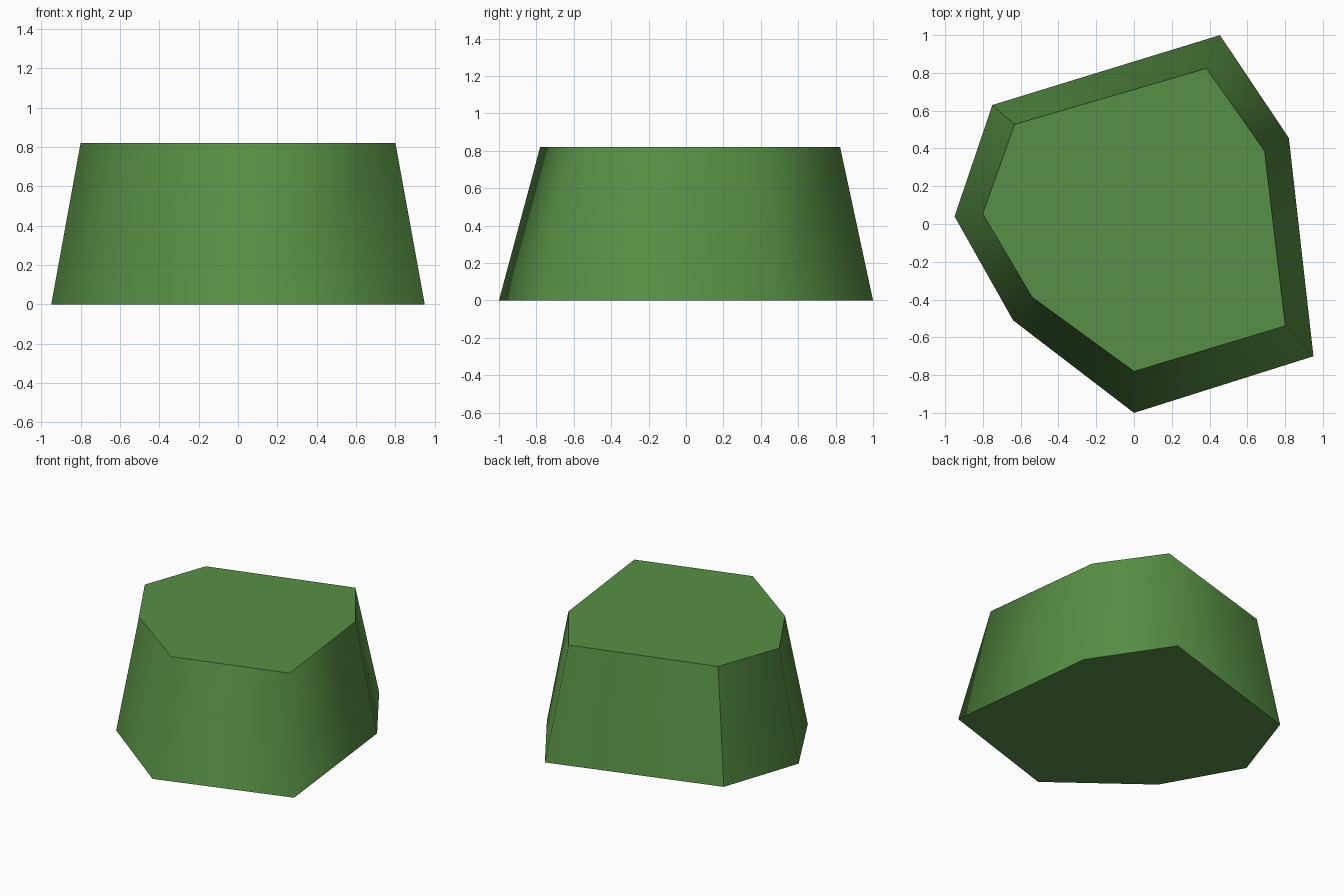
import bpy
import bmesh

cube = bpy.data.objects.get("Cube")
if cube:
    bpy.data.objects.remove(cube, do_unlink=True)

# Leaf green material
green = bpy.data.materials.new("leaf_green")
green.use_nodes = True
colour = (0.095, 0.275, 0.058, 1)
green.diffuse_color = colour
green.node_tree.nodes["Principled BSDF"].inputs["Base Color"].default_value = colour

# Irregular seven-sided footprint, counter-clockwise from the front corner
outline = [(0, -1), (0.95, -0.7), (0.82, 0.455), (0.455, 1),
           (-0.75, 0.63), (-0.95, 0.04), (-0.64, -0.51)]
height = 0.82
seam = 4  # back corner with a hard upright edge

# Tapered block: base and top rings joined by sloping sides
bm = bmesh.new()
base = [bm.verts.new((x, y, 0)) for x, y in outline]
top = [bm.verts.new((x * 0.843, y * 0.802 + 0.022, height)) for x, y in outline]
caps = [bm.faces.new(base[::-1]), bm.faces.new(top)]
for i in range(len(outline)):
    j = (i + 1) % len(outline)
    side = bm.faces.new((base[i], base[j], top[j], top[i]))
    side.smooth = True

# Keep rims crisp while the sides blend around the corners
for cap in caps:
    for edge in cap.edges:
        edge.smooth = False
bm.edges.get((base[seam], top[seam])).smooth = False

mesh = bpy.data.meshes.new("tapered_block")
bm.to_mesh(mesh)
bm.free()
mesh.materials.append(green)
block = bpy.data.objects.new("tapered_block", mesh)
bpy.context.collection.objects.link(block)
